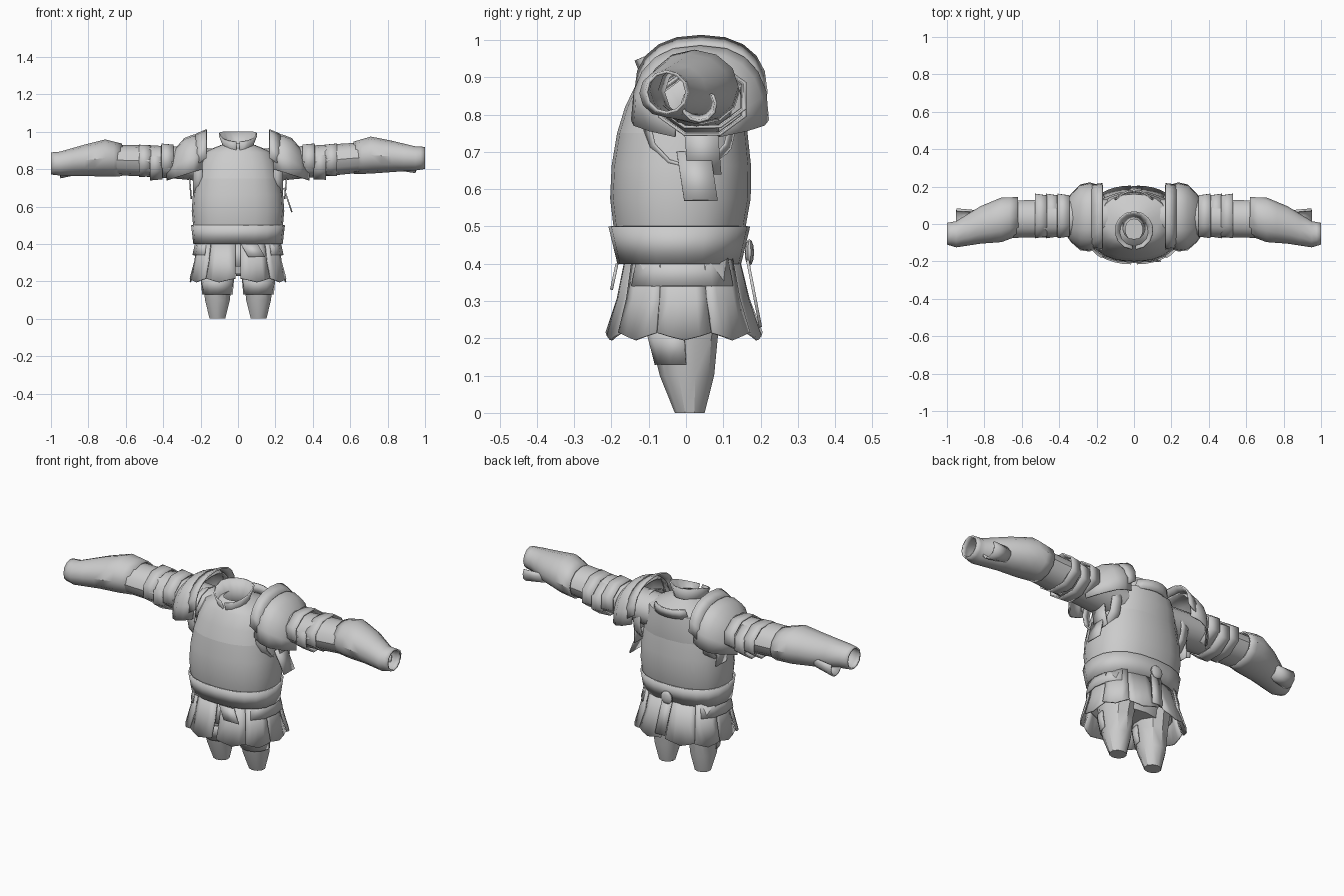
import bpy, bmesh, math
from mathutils import Vector

cube = bpy.data.objects.get("Cube")
if cube:
    bpy.data.objects.remove(cube)

GREY = (.6, .6, .6, 1)
steel = bpy.data.materials.new("plain_steel")
steel.use_nodes = True
steel.diffuse_color = GREY
steel.node_tree.nodes["Principled BSDF"].inputs["Base Color"].default_value = GREY

FULL, HALF = math.tau, math.pi
BACK = TOP = math.pi / 2
FRONT = UNDER = -BACK
OUTER = 0
THIN = .008
SIDES = {"left": 1, "right": -1}


def finish(name, bm, thick):
    bmesh.ops.recalc_face_normals(bm, faces=bm.faces)
    mesh = bpy.data.meshes.new(name)
    bm.to_mesh(mesh)
    bm.free()
    mesh.materials.append(steel)
    part = bpy.data.objects.new(name, mesh)
    bpy.context.collection.objects.link(part)
    bpy.ops.object.select_all(action='DESELECT')
    part.select_set(True)
    bpy.context.view_layer.objects.active = part
    bpy.ops.object.shade_smooth_by_angle(angle=math.radians(35))
    if thick:
        solid = part.modifiers.new("thickness", 'SOLIDIFY')
        solid.thickness = thick
        solid.offset = 0


def ring(at, u=0, v=0, wide=.1, deep=.1):
    return Vector((at, u, v, wide, deep))


def blend_rings(rings, steps, bulge):
    """Add in-between rings that swell outward by the bulge."""
    result = [rings[0]]
    for start, end in zip(rings, rings[1:]):
        for step in range(1, steps + 1):
            between = start.lerp(end, step / steps)
            swell = bulge * math.sin(HALF * step / steps)
            between[-1] += swell
            between[-2] += swell
            result.append(between)
    return result


def loft(name, *rings, along='z', sides=12, facing=FRONT, sweep=FULL, square=1,
         steps=1, bulge=0, caps=False, side=1, thick=0, warp=None):
    """Skin a tube or a curved plate through oval rings."""
    bm = bmesh.new()
    closed = sweep == FULL
    count = sides if closed else sides + 1
    rows = []
    for at, u, v, wide, deep in blend_rings(rings, steps, bulge):
        row = []
        for i in range(count):
            angle = facing + sweep * (i / sides - .5)
            c, s = (math.copysign(abs(k) ** square, k)
                    for k in (math.cos(angle), math.sin(angle)))
            p, q = u + wide * c, v + deep * s
            co = Vector((p, q, at) if along == 'z' else (at, p, q))
            co.x *= side
            if warp:
                warp(co, abs(i / sides - .5))
            row.append(bm.verts.new(co))
        rows.append(row)
    for low, high in zip(rows, rows[1:]):
        for i in range(sides):
            j = (i + 1) % count
            bm.faces.new((low[i], low[j], high[j], high[i]))
    if caps:
        bm.faces.new(rows[0])
        bm.faces.new(rows[-1])
    finish(name, bm, thick)


def pair(name, *rings, **options):
    for label, side in SIDES.items():
        loft(f"{label}_{name}", *rings, side=side, **options)


def strap(name, top, bottom, width):
    """A loose flat strip hanging between two points."""
    bm = bmesh.new()
    top, bottom, across = Vector(top), Vector(bottom), Vector(width)
    corners = (top - across, top + across, bottom + across, bottom - across)
    bm.faces.new([bm.verts.new(co) for co in corners])
    finish(name, bm, THIN)


def droop(co, edge):
    # The right arm hangs slightly lower toward the hand
    if co.x < -.4:
        co.z += (co.x + .4) * .05


def hem(co, edge):
    # Skirt plates come to a shallow point at the bottom
    if co.z < .22:
        co.z += edge * .04


def throat(co, edge):
    # The collar dips toward the throat
    if co.z > .9:
        co.z += min(0, co.y) * .4


# Cuirass: rounded belly, chest and sloping shoulders
loft("belly_plate", ring(at=.4, v=-.02, wide=.22, deep=.152),
     ring(at=.75, v=-.01, wide=.225, deep=.175),
     sides=20, square=.85, steps=4, bulge=.025)
loft("chest_plate", ring(at=.75, v=-.01, wide=.225, deep=.175),
     ring(at=.89, v=.015, wide=.18, deep=.145),
     ring(at=.94, v=-.01, wide=.06, deep=.07),
     sides=20, square=.85, steps=2, bulge=.006)

# Waist band and back buckle
loft("waist_band", ring(at=.4, v=-.018, wide=.235, deep=.162),
     ring(at=.5, v=-.018, wide=.247, deep=.186),
     sides=20, square=.85, thick=THIN)
bm = bmesh.new()
bmesh.ops.create_uvsphere(bm, u_segments=10, v_segments=6, radius=.036)
bmesh.ops.scale(bm, vec=(1, .35, 1), verts=bm.verts)
bmesh.ops.translate(bm, vec=(0, .17, .43), verts=bm.verts)
finish("back_buckle", bm, 0)

# Flared collar, split at the throat, with a raised guard behind
loft("collar", ring(at=.87, v=-.03, wide=.05, deep=.06),
     ring(at=1, v=-.035), facing=BACK, sweep=FULL * .97,
     sides=14, steps=2, thick=THIN, warp=throat)
loft("nape_guard", ring(at=.88, v=.03, wide=.15, deep=.14),
     ring(at=.93, v=.03, wide=.13, deep=.15),
     facing=BACK, sweep=HALF / 2, sides=6, thick=THIN)

# Hips and the inner skirt
loft("hips", ring(at=.24, wide=.17, deep=.09),
     ring(at=.42, wide=.19, deep=.13), caps=True)
loft("inner_skirt", ring(at=.28, v=-.02, wide=.215, deep=.15),
     ring(at=.41, v=-.01, wide=.205, deep=.14),
     sides=16, square=.85, thick=THIN)

# Fan of overlapping skirt plates on each side, flaring most at front and back
PLATES = ("front", "front_side", "side", "back_side", "back")
for i, place in enumerate(PLATES):
    lift = .01 * (i % 2)
    flare = .006 * abs(i - 2)
    pair(f"{place}_skirt_plate",
         ring(at=.195, v=-.005, wide=.255 + lift, deep=.195 + lift + flare),
         ring(at=.415, v=-.01, wide=.212 + lift, deep=.15 + lift),
         facing=math.radians(35) * (i - 2), sweep=HALF / 5,
         sides=4, square=.85, steps=2, bulge=-.004, thick=THIN, warp=hem)
pair("hip_lame", ring(at=.34, v=-.01, wide=.24, deep=.18),
     ring(at=.42, v=-.01, wide=.222, deep=.16),
     facing=OUTER, sweep=HALF / 2, sides=4, square=.85, thick=THIN)

# Tapering legs with a close knee guard
pair("leg", ring(at=0, u=.11, v=.01, wide=.044, deep=.04),
     ring(at=.2, u=.11, v=-.005, wide=.08, deep=.09),
     ring(at=.36, u=.1, wide=.09),
     sides=10, steps=2, bulge=.008, caps=True)
pair("knee_guard", ring(at=.13, u=.11, wide=.078, deep=.08),
     ring(at=.22, u=.11, v=-.005, wide=.086, deep=.098),
     sweep=HALF, sides=6, thick=THIN)

# Sleeves, forearm guards and wrist flaps
ARM = dict(along='x', warp=droop)
pair("sleeve", ring(at=.14, u=.035, v=.82, deep=.09),
     ring(at=.7, u=.025, v=.865, deep=.08), steps=3, **ARM)
pair("forearm_guard", ring(at=.62, u=.04, v=.86, deep=.083),
     ring(at=.71, u=.022, v=.875, wide=.115, deep=.095),
     ring(at=.82, u=-.005, v=.868, wide=.096, deep=.08),
     ring(at=.95, u=-.055, v=.857, wide=.066, deep=.06),
     ring(at=1, u=-.052, v=.86, wide=.054, deep=.055),
     steps=2, thick=THIN, **ARM)
pair("wrist_flap", ring(at=.84, u=.035, v=.835, wide=.035, deep=.035),
     ring(at=.95, u=.035, v=.827, wide=.045, deep=.045),
     facing=UNDER, sweep=HALF * 1.4, sides=8, thick=THIN, **ARM)

# Three overlapping bands around each upper arm
for i in range(3):
    start = .345 + i * .06
    drop = .02 * (i % 2)
    pair(f"arm_band_{i}", ring(at=start, u=.043, v=.848 - drop, wide=.115, deep=.085),
         ring(at=start + .065, u=.043, v=.85 - drop, wide=.125, deep=.09),
         sides=8, facing=.4, thick=THIN, **ARM)

# Domed shoulder plates with an upright inner rim
pair("shoulder_plate", ring(at=.19, u=.04, v=.8, wide=.165, deep=.175),
     ring(at=.38, u=.03, v=.74, wide=.06, deep=.09),
     along='x', facing=TOP, sweep=HALF, sides=10, square=.8,
     steps=4, bulge=.06, thick=THIN)
pair("shoulder_rim", ring(at=.168, u=.04, v=.86, wide=.175, deep=.15),
     ring(at=.225, u=.04, v=.82, wide=.168, deep=.165),
     along='x', facing=TOP, sweep=HALF, sides=10, square=.85, thick=THIN)
pair("armhole_trim", ring(at=.19, u=.01, v=.78, wide=.125, deep=.14),
     ring(at=.24, u=.01, v=.78, wide=.11, deep=.12), along='x', thick=THIN)

# Loose strap ends
for label, side in SIDES.items():
    strap(f"{label}_armpit_flap", top=(.26 * side, .04, .76),
          bottom=(.25 * side, .05, .64), width=(0, .045, 0))
strap("left_side_strap", top=(.245, .02, .7), bottom=(.288, .04, .57), width=(0, .045, 0))
strap("front_strap_end", top=(.06, -.185, .4), bottom=(.1, -.2, .33), width=(.045, 0, 0))
strap("back_strap_end", top=(0, .165, .41), bottom=(.02, .2, .23), width=(.03, 0, 0))
